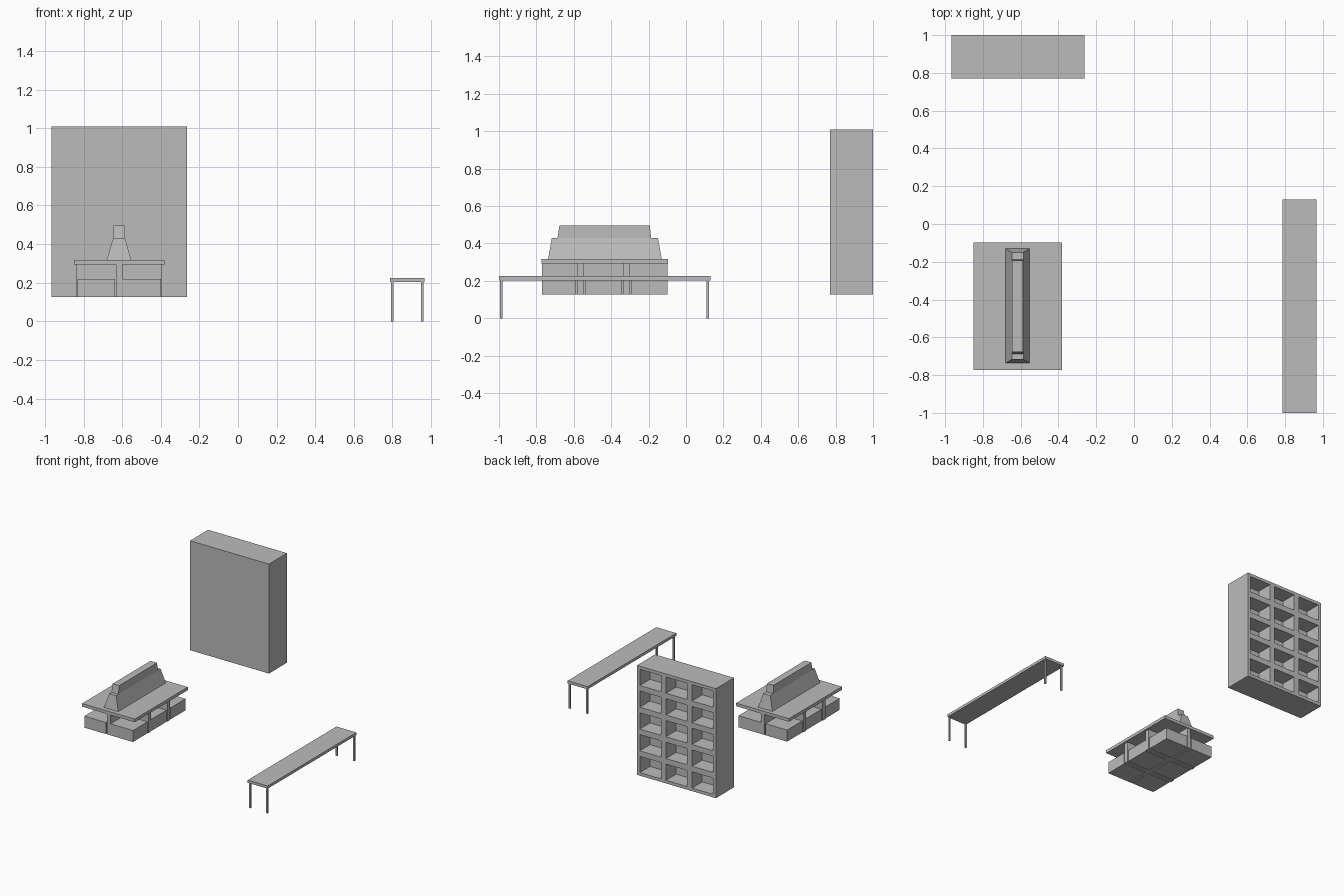
import bpy

cube = bpy.data.objects.get("Cube")
if cube:
    bpy.data.objects.remove(cube, do_unlink=True)

grey = bpy.data.materials.new("plain_grey")
grey.use_nodes = True
grey.diffuse_color = (0.5, 0.5, 0.5, 1)
grey.node_tree.nodes["Principled BSDF"].inputs["Base Color"].default_value = grey.diffuse_color


def frustum(name, bottom, top, z0, z1):
    """Block between two rectangles, each given as x0, x1, y0, y1."""
    verts = []
    for (x0, x1, y0, y1), z in ((bottom, z0), (top, z1)):
        verts += [(x0, y0, z), (x1, y0, z), (x1, y1, z), (x0, y1, z)]
    sides = [(i, (i + 1) % 4, (i + 1) % 4 + 4, i + 4) for i in range(4)]
    mesh = bpy.data.meshes.new(name)
    mesh.from_pydata(verts, [], [(3, 2, 1, 0), (4, 5, 6, 7)] + sides)
    mesh.materials.append(grey)
    obj = bpy.data.objects.new(name, mesh)
    bpy.context.collection.objects.link(obj)
    return obj


def box(name, x0, x1, y0, y1, z0, z1):
    return frustum(name, (x0, x1, y0, y1), (x0, x1, y0, y1), z0, z1)


# Bench: thin seat on four slim legs
box("bench_seat", 0.787, 0.965, -1.0, 0.13, 0.203, 0.225)
leg = 0.013
for x in (0.793, 0.948):
    for y in (-0.994, 0.109):
        box("bench_leg", x, x + leg, y, y + leg, 0, 0.203)

# Shelf cabinet: solid panel facing the front, pigeonholes open to the rear
X0, X1, Y0, Y1, Z0, Z1 = -0.967, -0.263, 0.77, 1.0, 0.127, 1.01
COLS, ROWS, EDGE, GAP = 3, 5, 0.025, 0.045
panel_y = Y1 - 0.13
box("cabinet_panel", X0, X1, Y0, panel_y, Z0, Z1)
cell_w = (X1 - X0 - 2 * EDGE - (COLS - 1) * GAP) / COLS
cell_h = (Z1 - Z0 - 2 * EDGE - (ROWS - 1) * GAP) / ROWS
left = X0
for c in range(COLS + 1):
    width = EDGE if c in (0, COLS) else GAP
    box("cabinet_upright", left, left + width, panel_y, Y1, Z0, Z1)
    left += width
    if c < COLS:
        low = Z0
        for r in range(ROWS + 1):
            height = EDGE if r in (0, ROWS) else GAP
            box("cabinet_shelf", left, left + cell_w, panel_y, Y1, low, low + height)
            low += height + cell_h
        left += cell_w

# Display table: six bins separated by divider walls that carry the top
MID_X, MID_Y = -0.615, -0.435
FLOOR, BIN_TOP, TOP = 0.127, 0.22, 0.293
for x0, x1 in ((-0.832, -0.638), (-0.598, -0.398)):
    for y0, y1 in ((-0.77, -0.587), (-0.54, -0.342), (-0.293, -0.1)):
        box("table_bin", x0, x1, y0, y1, FLOOR, BIN_TOP)
box("long_divider", MID_X - 0.016, MID_X + 0.016, -0.77, -0.1, FLOOR, TOP)
for y in (MID_Y - 0.127, MID_Y + 0.117):
    box("cross_divider", -0.838, -0.394, y - 0.017, y + 0.017, FLOOR, TOP)
box("table_top", -0.85, -0.38, -0.773, -0.097, TOP, 0.318)

# Stepped ridge on the table
frustum("ridge_base", (-0.68, -0.553, -0.737, -0.13),
        (-0.647, -0.585, -0.717, -0.15), 0.318, 0.43)
frustum("ridge_cap", (-0.647, -0.585, -0.687, -0.187),
        (-0.645, -0.587, -0.677, -0.193), 0.43, 0.495)
